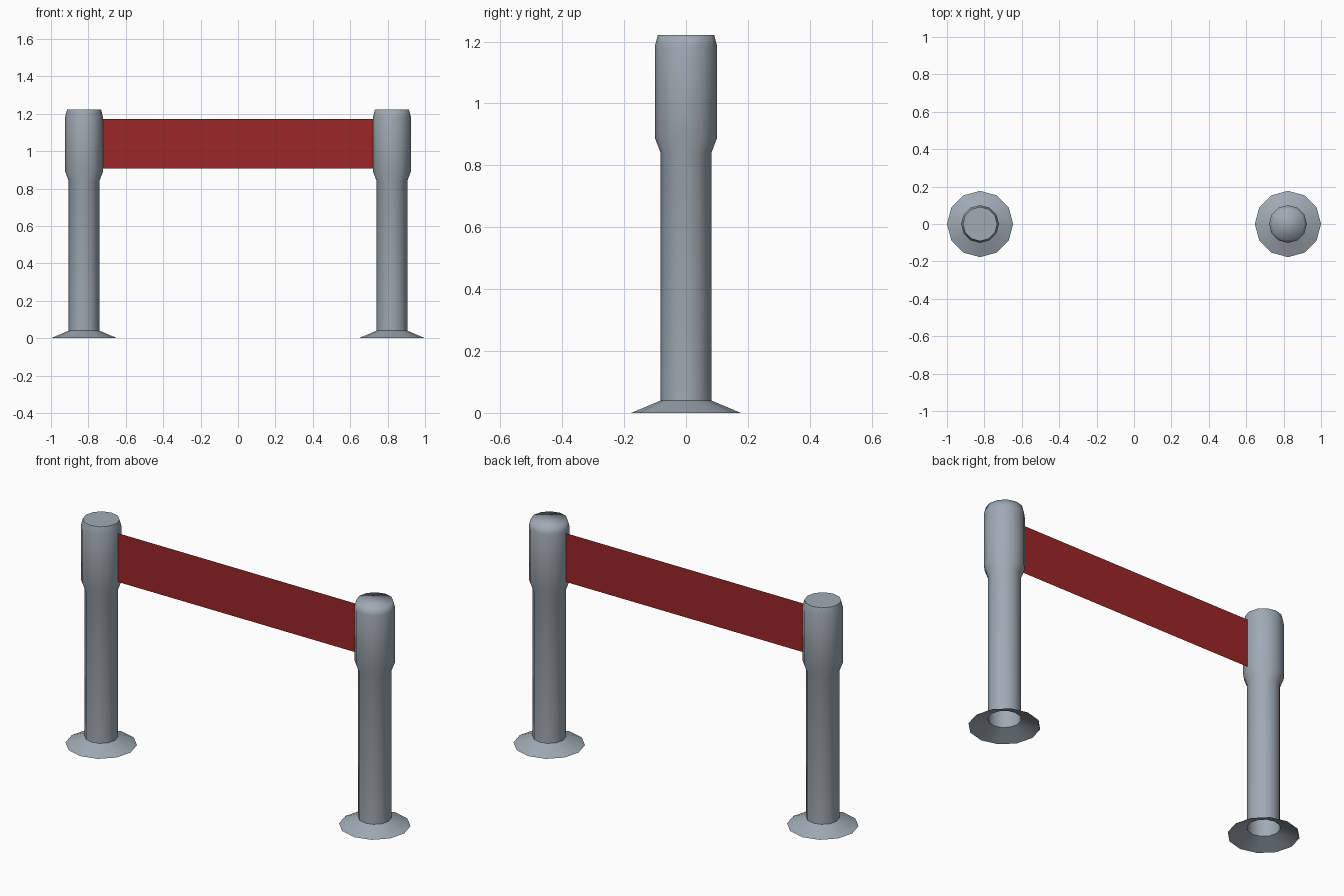
import bpy, math

if "Cube" in bpy.data.objects:
    bpy.data.objects.remove(bpy.data.objects["Cube"])

SIDES = 12
POST_X = 0.823


def material(name, rgb):
    m = bpy.data.materials.new(name)
    m.diffuse_color = (*rgb, 1.0)
    m.use_nodes = True
    m.node_tree.nodes["Principled BSDF"].inputs["Base Color"].default_value = m.diffuse_color
    return m


grey = material("metal_grey", (0.35, 0.405, 0.455))
red = material("belt_red", (0.33, 0.019, 0.021))


def make_object(name, verts, faces, mat):
    me = bpy.data.meshes.new(name)
    me.from_pydata(verts, [], faces)
    me.materials.append(mat)
    ob = bpy.data.objects.new(name, me)
    bpy.context.collection.objects.link(ob)
    return ob


def lathe(name, x, profile, smooth_angle, cap=False):
    """Revolve (radius, z) points, listed from bottom to top, around x."""
    verts = [(x + r * math.cos(math.tau * i / SIDES),
              r * math.sin(math.tau * i / SIDES), z)
             for r, z in profile for i in range(SIDES)]
    faces = []
    for k in range(len(profile) - 1):
        for i in range(SIDES):
            j = (i + 1) % SIDES
            a, b = k * SIDES, (k + 1) * SIDES
            faces.append((a + i, a + j, b + j, b + i))
    if cap:
        top = (len(profile) - 1) * SIDES
        faces.append(tuple(range(top, top + SIDES)))
    ob = make_object(name, verts, faces, grey)
    bpy.ops.object.select_all(action='DESELECT')
    ob.select_set(True)
    bpy.context.view_layer.objects.active = ob
    bpy.ops.object.shade_smooth_by_angle(angle=math.radians(smooth_angle))
    return ob


# Shaft with wider head, open at the bottom
POST = [(0.082, 0.04), (0.082, 0.84), (0.101, 0.89), (0.101, 1.184), (0.091, 1.222)]
# Flared hollow foot
FOOT = [(0.177, 0.0), (0.082, 0.04)]

# The left cap has a crisp edge, the right one is smooth
for side, x, cap_angle in (("left", -POST_X, 40), ("right", POST_X, 85)):
    lathe(side + "_post", x, POST, cap_angle, cap=True)
    lathe(side + "_foot", x, FOOT, 40)

# Flat belt between the heads
e = POST_X - 0.101
make_object("belt", [(-e, 0, 0.907), (e, 0, 0.907), (e, 0, 1.172), (-e, 0, 1.172)],
            [(0, 1, 2, 3)], red)
